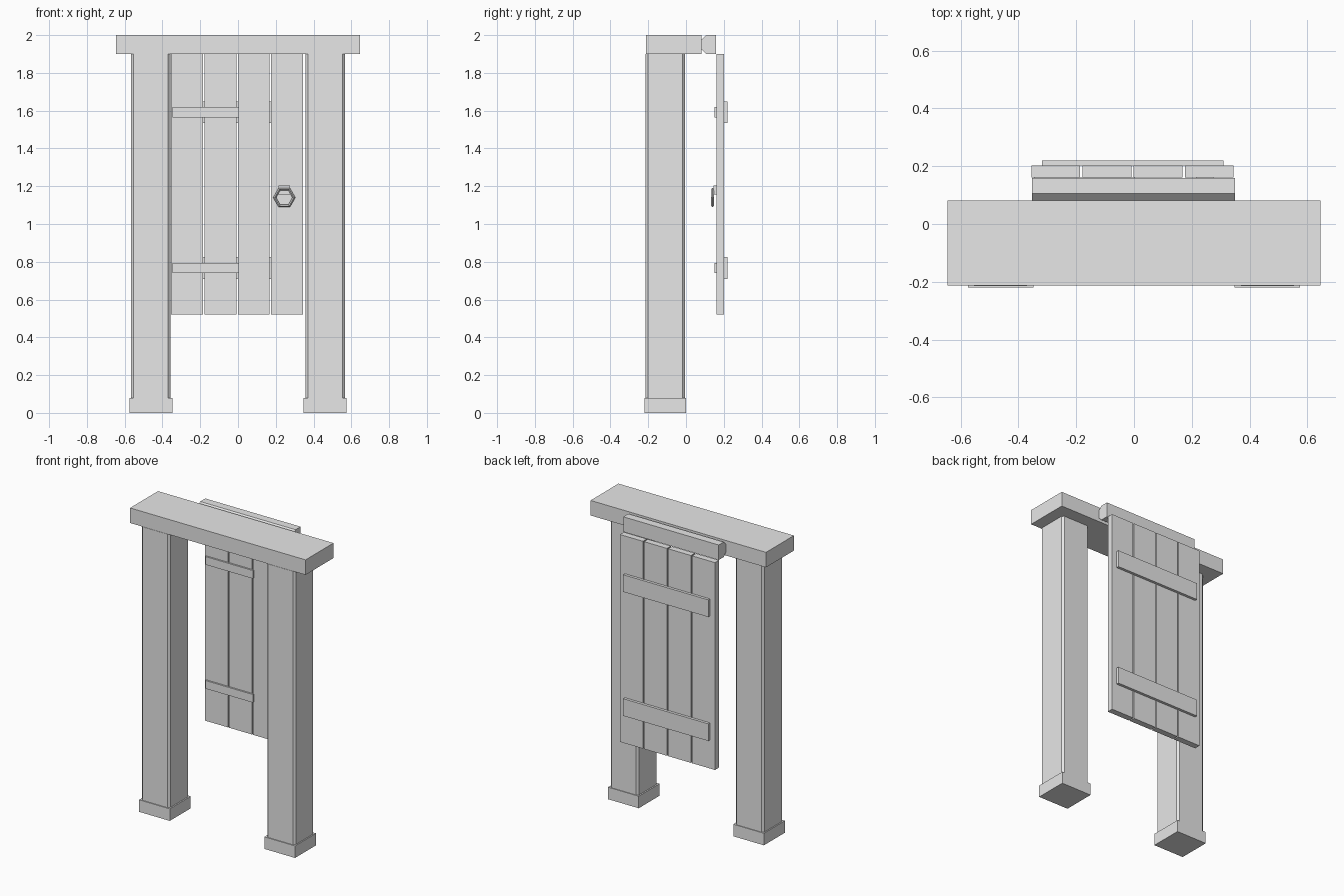
import bpy, bmesh, math
from mathutils import Matrix

if "Cube" in bpy.data.objects:
    bpy.data.objects.remove(bpy.data.objects["Cube"])

grey = bpy.data.materials.new("plain grey")
grey.diffuse_color = (0.8, 0.8, 0.8, 1)
grey.use_nodes = True
grey.node_tree.nodes["Principled BSDF"].inputs["Base Color"].default_value = grey.diffuse_color


def finish(name, bm):
    bmesh.ops.recalc_face_normals(bm, faces=bm.faces)
    mesh = bpy.data.meshes.new(name)
    bm.to_mesh(mesh)
    bm.free()
    mesh.materials.append(grey)
    obj = bpy.data.objects.new(name, mesh)
    bpy.context.collection.objects.link(obj)
    return obj


def box(name, x, y, z, bevel=0.0, pick=None):
    """Box from (min, max) ranges; edges chosen by pick get a flat chamfer."""
    bm = bmesh.new()
    bmesh.ops.create_cube(bm, size=1)
    for v in bm.verts:
        v.co = [r[0] if c < 0 else r[1] for c, r in zip(v.co, (x, y, z))]
    if bevel:
        edges = [e for e in bm.edges if pick(e)]
        bmesh.ops.bevel(bm, geom=edges, offset=bevel, segments=1, affect='EDGES')
    return finish(name, bm)


def upright(e):
    return abs(e.verts[0].co.z - e.verts[1].co.z) > 0.5


# Gate posts with chamfered corners, standing on square feet
for side, s in (("left", -1), ("right", 1)):
    box(side + "_post", sorted((s * 0.357, s * 0.566)), (-0.214, -0.005),
        (0.08, 1.9), 0.013, upright)
    box(side + "_foot", sorted((s * 0.348, s * 0.574)), (-0.22, 0.0), (0, 0.08))

# Lintel, and the door stop behind it with its front edges chamfered
box("lintel", (-0.646, 0.646), (-0.212, 0.081), (1.9, 2.0))
box("door_stop", (-0.352, 0.35), (0.082, 0.159), (1.9, 2.0), 0.024,
    lambda e: all(v.co.y < 0.1 for v in e.verts)
    and abs(e.verts[0].co.x - e.verts[1].co.x) > 0.5)

# Door planks
for i in range(4):
    x0 = -0.355 + i * 0.177
    box(f"door_plank_{i + 1}", (x0, x0 + 0.169), (0.161, 0.202), (0.52, 1.9))

# Back battens and front hinge straps
for name, zb, zs in (("lower", 0.767, 0.767), ("upper", 1.592, 1.592)):
    box(name + "_batten", (-0.319, 0.309), (0.202, 0.22), (zb - 0.057, zb + 0.057))
    box(name + "_hinge_strap", (-0.346, 0.004), (0.15, 0.161), (zs - 0.027, zs + 0.027))

# Six-sided ring handle and its mount
box("handle_mount", (0.215, 0.275), (0.146, 0.161), (1.155, 1.205))
bm = bmesh.new()
rings = []
for i in range(6):
    a = i * math.pi / 3
    ring = []
    for j in range(4):
        b = j * math.pi / 2
        r = 0.051 + 0.008 * math.cos(b)
        ring.append(bm.verts.new((0.245 + r * math.cos(a),
                                  0.14 + 0.008 * math.sin(b),
                                  1.14 + r * math.sin(a))))
    rings.append(ring)
for i in range(6):
    p, q = rings[i], rings[(i + 1) % 6]
    for j in range(4):
        k = (j + 1) % 4
        bm.faces.new((p[j], p[k], q[k], q[j]))
finish("ring_handle", bm)
